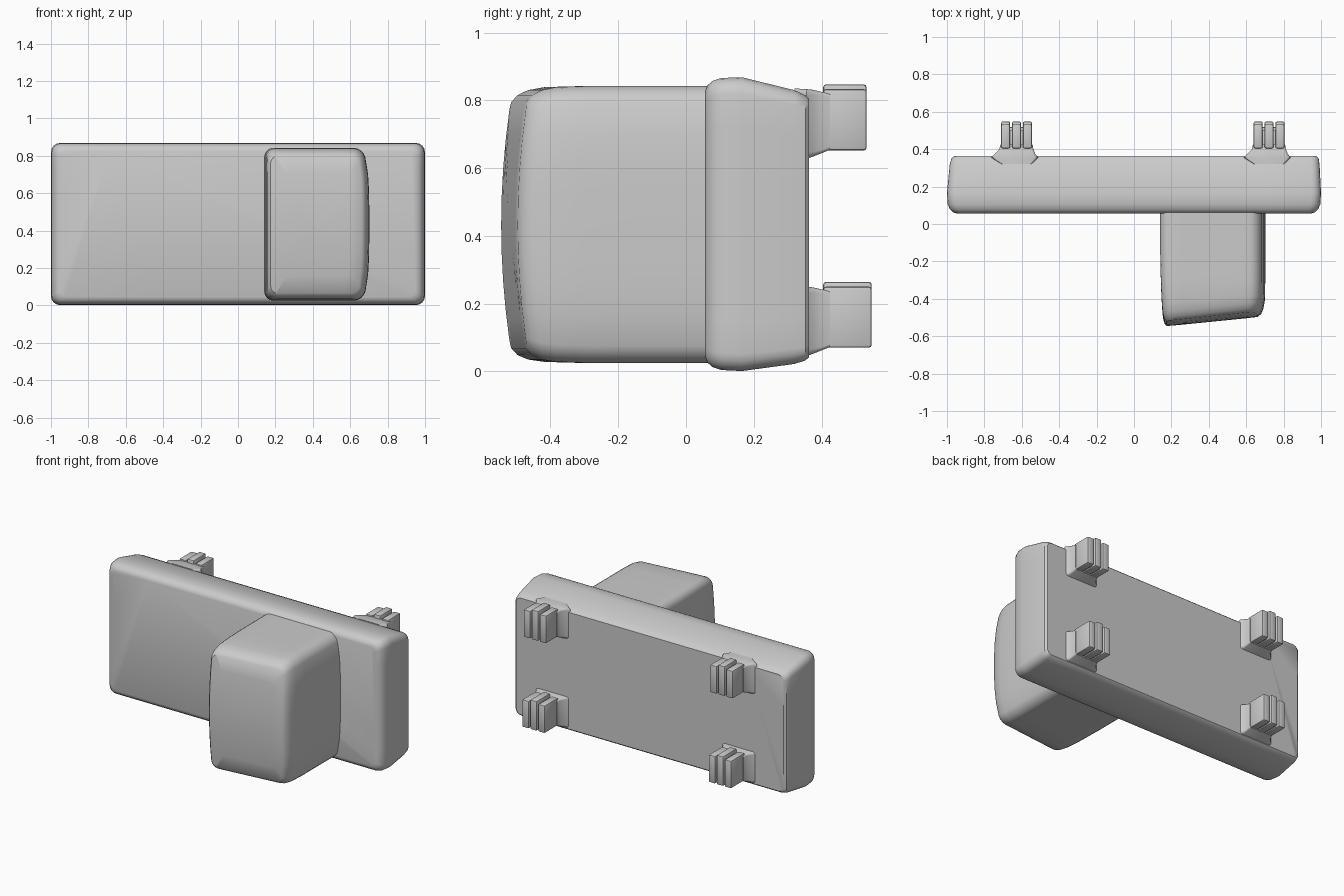
import bpy
import bmesh
import math

if "Cube" in bpy.data.objects:
    bpy.data.objects.remove(bpy.data.objects["Cube"])


def finish(bm, name, angle=35):
    bmesh.ops.recalc_face_normals(bm, faces=bm.faces)
    mesh = bpy.data.meshes.new(name)
    bm.to_mesh(mesh)
    bm.free()
    obj = bpy.data.objects.new(name, mesh)
    bpy.context.collection.objects.link(obj)
    bpy.ops.object.select_all(action='DESELECT')
    obj.select_set(True)
    bpy.context.view_layer.objects.active = obj
    bpy.ops.object.shade_smooth_by_angle(angle=math.radians(angle))
    return obj


def rounded_rect(x0, x1, z0, z1, r, side=8, corner=4):
    # Corner arcs plus evenly divided straight sides
    pts = []
    centres = [(x1 - r, z1 - r), (x0 + r, z1 - r), (x0 + r, z0 + r), (x1 - r, z0 + r)]
    for k, (cx, cz) in enumerate(centres):
        for i in range(corner + 1):
            a = math.pi / 2 * (k + i / corner)
            pts.append((cx + r * math.cos(a), cz + r * math.sin(a)))
        a = math.pi / 2 * (k + 1)
        nx, nz = centres[(k + 1) % 4]
        for i in range(1, side):
            t = i / side
            pts.append((cx + (nx - cx) * t + r * math.cos(a),
                        cz + (nz - cz) * t + r * math.sin(a)))
    return pts


def loft(name, sections, deform=None, side=8):
    # Skin a series of rounded rectangles (y, x0, x1, z0, z1, radius)
    bm = bmesh.new()
    rings = []
    for y, x0, x1, z0, z1, r in sections:
        ring = []
        for x, z in rounded_rect(x0, x1, z0, z1, r, side):
            p = (x, y, z)
            ring.append(bm.verts.new(deform(*p) if deform else p))
        rings.append(ring)
    for a, b in zip(rings, rings[1:]):
        for i in range(len(a)):
            j = (i + 1) % len(a)
            bm.faces.new((a[i], a[j], b[j], b[i]))
    bm.faces.new(rings[0])
    bm.faces.new(rings[-1])
    return finish(bm, name)


# Wide back plate, tapering towards the rear
loft("back_plate", [
    (0.056, -0.945, 0.945, 0.045, 0.825, 0.03),
    (0.062, -0.967, 0.967, 0.027, 0.843, 0.04),
    (0.078, -0.984, 0.984, 0.013, 0.857, 0.045),
    (0.105, -0.996, 0.996, 0.004, 0.866, 0.05),
    (0.165, -1.000, 1.000, 0.001, 0.868, 0.05),
    (0.320, -0.985, 0.992, 0.022, 0.830, 0.045),
    (0.352, -0.975, 0.987, 0.032, 0.815, 0.04),
    (0.363, -0.960, 0.975, 0.042, 0.805, 0.035),
])


# Front block with a slanted, bulging face and a bowed right side
def block_shape(x, y, z):
    v = min(1.0, abs(z - 0.432) / 0.408)
    front = min(1.0, max(0.0, (-0.15 - y) / 0.32))
    right = max(0.0, (x - 0.30) / 0.40)
    nx = x - 0.035 * right * v ** 4
    ny = y + front * (0.10 * (x - 0.42) - 0.035 * (1 - v * v))
    return nx, ny, z


block = [
    (0.09, 0.140, 0.702, 0.025, 0.842, 0.05),
    (-0.15, 0.140, 0.702, 0.025, 0.842, 0.05),
    (-0.30, 0.144, 0.702, 0.025, 0.842, 0.05),
    (-0.40, 0.150, 0.700, 0.028, 0.839, 0.05),
    (-0.445, 0.155, 0.692, 0.035, 0.830, 0.05),
    (-0.472, 0.163, 0.680, 0.048, 0.815, 0.045),
    (-0.486, 0.175, 0.662, 0.066, 0.797, 0.035),
]
# Inner rings carry the bulge across the face
for f in (0.75, 0.5, 0.25, 0.05):
    block.append((-0.487, 0.42 - 0.245 * f, 0.42 + 0.242 * f,
                  0.432 - 0.366 * f, 0.432 + 0.365 * f, 0.035 * f))
loft("front_block", block, block_shape)


def box(name, lo, hi, bevel):
    bm = bmesh.new()
    bmesh.ops.create_cube(bm, size=1)
    for v in bm.verts:
        v.co = [(a + b) / 2 + c * (b - a) for a, b, c in zip(lo, hi, v.co)]
    bmesh.ops.bevel(bm, geom=bm.edges[:], offset=bevel, segments=2,
                    profile=0.5, affect='EDGES')
    return finish(bm, name)


# Four ribbed clips with flared feet on the rear face
for side_name, cx in (("left", -0.628), ("right", 0.722)):
    for level, z0, z1, back in (("upper", 0.652, 0.825, 0.533),
                                ("lower", 0.070, 0.242, 0.548)):
        tag = side_name + "_" + level
        loft("clip_foot_" + tag, [
            (0.32, cx - 0.08, cx + 0.08, z0 - 0.01, z1 + 0.010, 0.01),
            (0.355, cx - 0.135, cx + 0.115, z0 - 0.025, z1 + 0.008, 0.02),
            (0.375, cx - 0.115, cx + 0.100, z0 - 0.018, z1 + 0.006, 0.015),
            (0.40, cx - 0.092, cx + 0.090, z0 - 0.008, z1, 0.01),
            (0.425, cx - 0.086, cx + 0.086, z0 + 0.002, z1 - 0.005, 0.01),
        ], side=2)
        box("clip_core_" + tag, (cx - 0.07, 0.39, z0 + 0.008),
            (cx + 0.07, back - 0.03, z1 - 0.025), 0.004)
        for k, dx in enumerate((-0.058, 0.0, 0.058)):
            rise = 0.022 if k == 1 else 0.008
            box("clip_rib_%s_%d" % (tag, k), (cx + dx - 0.024, 0.405, z0),
                (cx + dx + 0.024, back, z1 + rise), 0.008)
